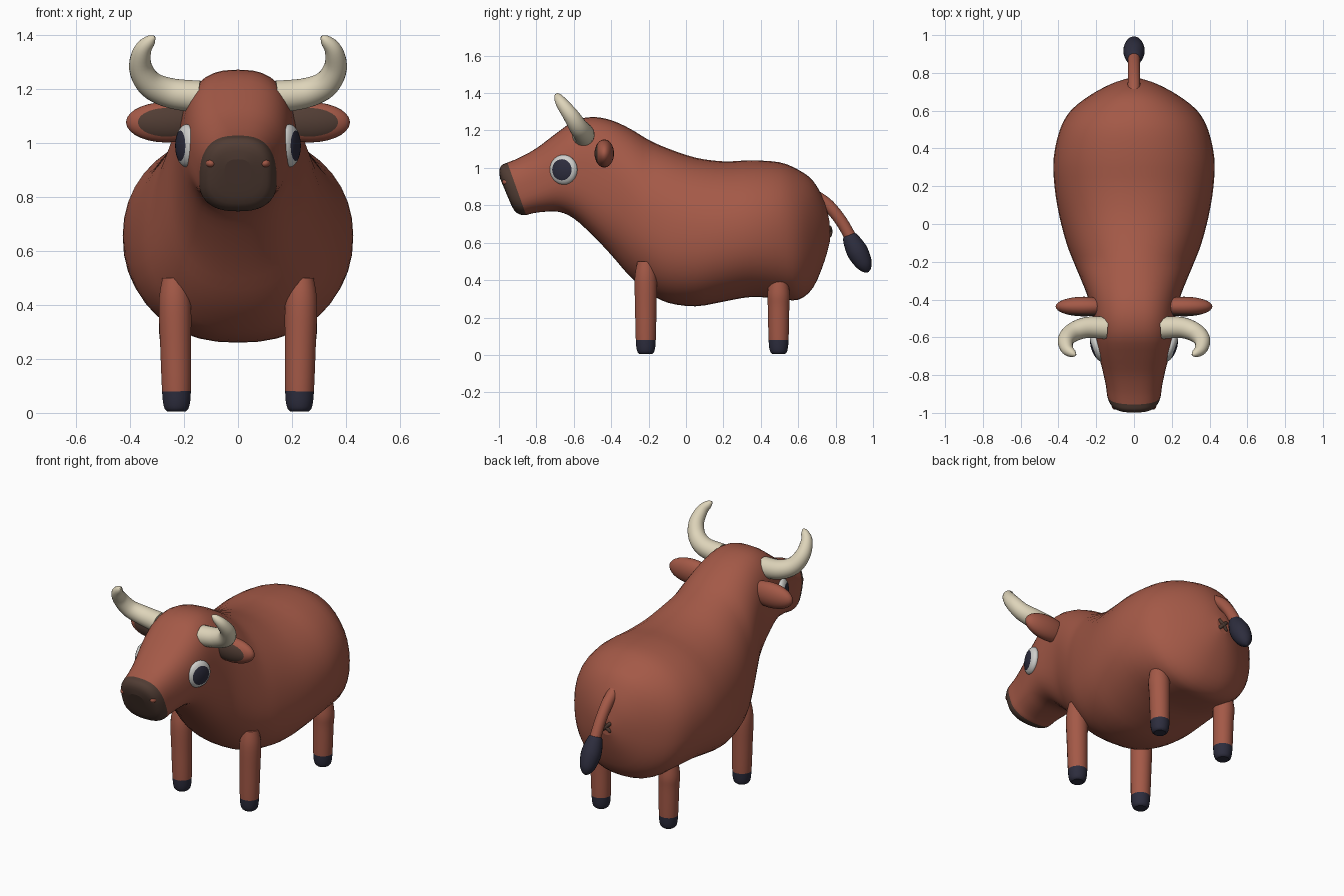
import bpy, bmesh, math
from mathutils import Vector, Matrix

if "Cube" in bpy.data.objects:
    bpy.data.objects.remove(bpy.data.objects["Cube"])


def material(name, rgb):
    m = bpy.data.materials.new(name)
    m.diffuse_color = (*rgb, 1)
    m.use_nodes = True
    m.node_tree.nodes["Principled BSDF"].inputs["Base Color"].default_value = m.diffuse_color
    return m


HIDE = material("red brown hide", (0.37, 0.10, 0.063))
DARK = material("dark brown skin", (0.082, 0.046, 0.034))
HORN = material("cream horn", (0.73, 0.66, 0.49))
HOOF = material("blue black", (0.026, 0.026, 0.047))
WHITE = material("eye white", (0.62, 0.62, 0.60))


def finish(bm, name, mats, mirror=False):
    bmesh.ops.recalc_face_normals(bm, faces=bm.faces[:])
    me = bpy.data.meshes.new(name)
    bm.to_mesh(me)
    bm.free()
    for m in mats:
        me.materials.append(m)
    ob = bpy.data.objects.new(name, me)
    bpy.context.collection.objects.link(ob)
    if mirror:
        ob.modifiers.new("mirror", "MIRROR").use_mirror_merge = False
    return ob


def spline(keys, steps):
    """Catmull-Rom interpolation through tuples of numbers."""
    out, last = [], len(keys) - 1
    for i in range(last):
        p = [keys[min(max(i + k, 0), last)] for k in (-1, 0, 1, 2)]
        for s in range(steps):
            t = s / steps
            out.append([0.5 * (2 * b + (c - a) * t + (2 * a - 5 * b + 4 * c - d) * t * t
                               + (3 * b - a - 3 * c + d) * t ** 3) for a, b, c, d in zip(*p)])
    return out + [list(keys[-1])]


def loft(rings, mat_rule):
    """Skin rings of points; mat_rule(ring index, face centre) gives the slot."""
    bm = bmesh.new()
    vs = [[bm.verts.new(p) for p in r] for r in rings]
    n = len(vs[0])
    for i in range(len(vs) - 1):
        for j in range(n):
            k = (j + 1) % n
            f = bm.faces.new((vs[i][j], vs[i][k], vs[i + 1][k], vs[i + 1][j]))
            f.smooth = True
            f.material_index = mat_rule(i, f.calc_center_median())
    for idx, ring in ((0, vs[0]), (len(vs) - 2, vs[-1])):
        f = bm.faces.new(ring)
        f.material_index = mat_rule(idx, f.calc_center_median())
        for e in f.edges:
            e.smooth = False
    return bm


def tube(name, keys, mats, steps=5, sides=20, mirror=False, rule=lambda i, c: 0):
    """Round tube through (x, y, z, radius) keys."""
    pts = spline(keys, steps)
    pos = [Vector(p[:3]) for p in pts]
    rings, side, prev = [], None, None
    for i, p in enumerate(pos):
        t = (pos[min(i + 1, len(pos) - 1)] - pos[max(i - 1, 0)]).normalized()
        side = t.orthogonal().normalized() if prev is None else prev.rotation_difference(t) @ side
        prev, up, r = t, t.cross(side), max(pts[i][3], 0.002)
        rings.append([p + r * (math.cos(a) * side + math.sin(a) * up)
                      for a in (2 * math.pi * k / sides for k in range(sides))])
    return finish(loft(rings, rule), name, mats, mirror)


def ellipsoid(name, center, axis, radii, mats, cap=2.0):
    """Mirrored ellipsoid with its pole along axis; slot 1 beyond height cap."""
    bm = bmesh.new()
    bmesh.ops.create_uvsphere(bm, u_segments=28, v_segments=16, radius=1)
    for f in bm.faces:
        f.smooth = True
        f.material_index = int(f.calc_center_median().z > cap)
    z = Vector(axis).normalized()
    x = Vector((0, 0, 1)).cross(z).normalized()
    y = z.cross(x)
    rot = Matrix((x, y, z)).transposed().to_4x4()
    bm.transform(Matrix.Translation(center) @ rot @ Matrix.Diagonal((*radii, 1)))
    return finish(bm, name, mats, True)


# Body and head: (top y, top z, bottom y, bottom z, half width, widest height)
BODY = [
    (-0.993, 0.94, -0.955, 0.85, 0.05, 0.45),
    (-0.998, 0.985, -0.92, 0.775, 0.108, 0.42),
    (-0.985, 1.015, -0.885, 0.75, 0.132, 0.4),
    (-0.955, 1.028, -0.855, 0.748, 0.143, 0.4),
    (-0.89, 1.055, -0.82, 0.757, 0.15, 0.4),
    (-0.80, 1.105, -0.76, 0.765, 0.166, 0.42),
    (-0.70, 1.18, -0.68, 0.765, 0.188, 0.45),
    (-0.60, 1.25, -0.60, 0.73, 0.205, 0.45),
    (-0.50, 1.272, -0.50, 0.64, 0.218, 0.47),
    (-0.40, 1.255, -0.40, 0.535, 0.24, 0.48),
    (-0.30, 1.21, -0.30, 0.42, 0.278, 0.45),
    (-0.20, 1.15, -0.20, 0.335, 0.32, 0.42),
    (-0.10, 1.105, -0.10, 0.28, 0.358, 0.43),
    (0.05, 1.055, 0.05, 0.26, 0.397, 0.46),
    (0.20, 1.035, 0.20, 0.285, 0.421, 0.48),
    (0.35, 1.04, 0.35, 0.31, 0.425, 0.48),
    (0.50, 1.03, 0.50, 0.30, 0.392, 0.5),
    (0.60, 0.99, 0.60, 0.295, 0.335, 0.5),
    (0.68, 0.93, 0.68, 0.36, 0.235, 0.5),
    (0.74, 0.82, 0.74, 0.50, 0.125, 0.5),
    (0.768, 0.71, 0.77, 0.61, 0.04, 0.5),
]


def body_ring(yt, zt, yb, zb, w, f, sides=40):
    top, bot = Vector((0, yt, zt)), Vector((0, yb, zb))
    mid = bot.lerp(top, f)
    boxy = min(max((-0.2 - yt) / 0.3, 0), 1)      # squarer toward the head
    ring = []
    for k in range(sides):
        a = 2 * math.pi * k / sides
        c, s = math.cos(a), math.sin(a)
        n = 2.1 + 0.55 * boxy if s > 0 else 2.3 + 0.2 * boxy
        x = math.copysign(abs(c) ** (2 / n), c) * w
        ring.append(mid.lerp(top if s > 0 else bot, abs(s) ** (2 / n)) + Vector((x, 0, 0)))
    return ring


STEPS = 3
finish(loft([body_ring(*k) for k in spline(BODY, STEPS)], lambda i, c: int(i < 3 * STEPS)),
       "body_and_head", [HIDE, DARK])

# Legs with painted hooves
for name, y, top in (("front_legs", -0.215, 0.50), ("back_legs", 0.495, 0.42)):
    tube(name, [(0.228, y, 0.005, 0.034), (0.228, y, 0.022, 0.047), (0.228, y, 0.08, 0.054),
                (0.231, y, 0.25, 0.058), (0.234, y, top - 0.09, 0.06), (0.236, y, top, 0.045)],
         [HIDE, HOOF], mirror=True, rule=lambda i, c: int(c.z < 0.08))

# Horns
tube("horns", [(0.145, -0.55, 1.172, 0.06), (0.25, -0.548, 1.185, 0.056),
               (0.325, -0.575, 1.218, 0.05), (0.361, -0.615, 1.28, 0.043),
               (0.354, -0.662, 1.343, 0.033), (0.325, -0.685, 1.38, 0.021),
               (0.308, -0.693, 1.393, 0.005)], [HORN], mirror=True)

# Ears, eyes and nostrils
ellipsoid("ears", (0.265, -0.437, 1.077), (0, -1, 0), (0.15, 0.075, 0.052), [HIDE, DARK], 0.7)
ellipsoid("eyes", (0.19, -0.655, 0.99), (0.94, -0.34, 0.0), (0.078, 0.08, 0.036),
          [WHITE, HOOF], 0.7)
ellipsoid("nostrils", (0.1, -0.958, 0.925), (0, -1, 0), (0.019, 0.017, 0.025), [HIDE])

# Tail and its tuft
tube("tail", [(0, 0.69, 0.85, 0.034), (0, 0.76, 0.80, 0.033), (0, 0.83, 0.715, 0.032),
              (0, 0.89, 0.61, 0.032)], [HIDE])
tube("tail_tuft", [(0, 0.868, 0.645, 0.025), (0, 0.878, 0.625, 0.042), (0, 0.915, 0.555, 0.057),
                   (0, 0.95, 0.49, 0.046), (0, 0.967, 0.455, 0.025), (0, 0.973, 0.442, 0.004)],
     [HOOF])

# Small crossed folds under the tail
for i, a in enumerate((math.pi / 4, -math.pi / 4)):
    dx, dz = 0.04 * math.cos(a), 0.04 * math.sin(a)
    tube(f"rear_fold_{i + 1}", [(-dx, 0.766, 0.66 - dz, 0.004), (-dx * 0.8, 0.768, 0.66 - dz * 0.8, 0.01),
                                (0, 0.772, 0.66, 0.011), (dx * 0.8, 0.768, 0.66 + dz * 0.8, 0.01),
                                (dx, 0.766, 0.66 + dz, 0.004)], [DARK], steps=3, sides=10)
